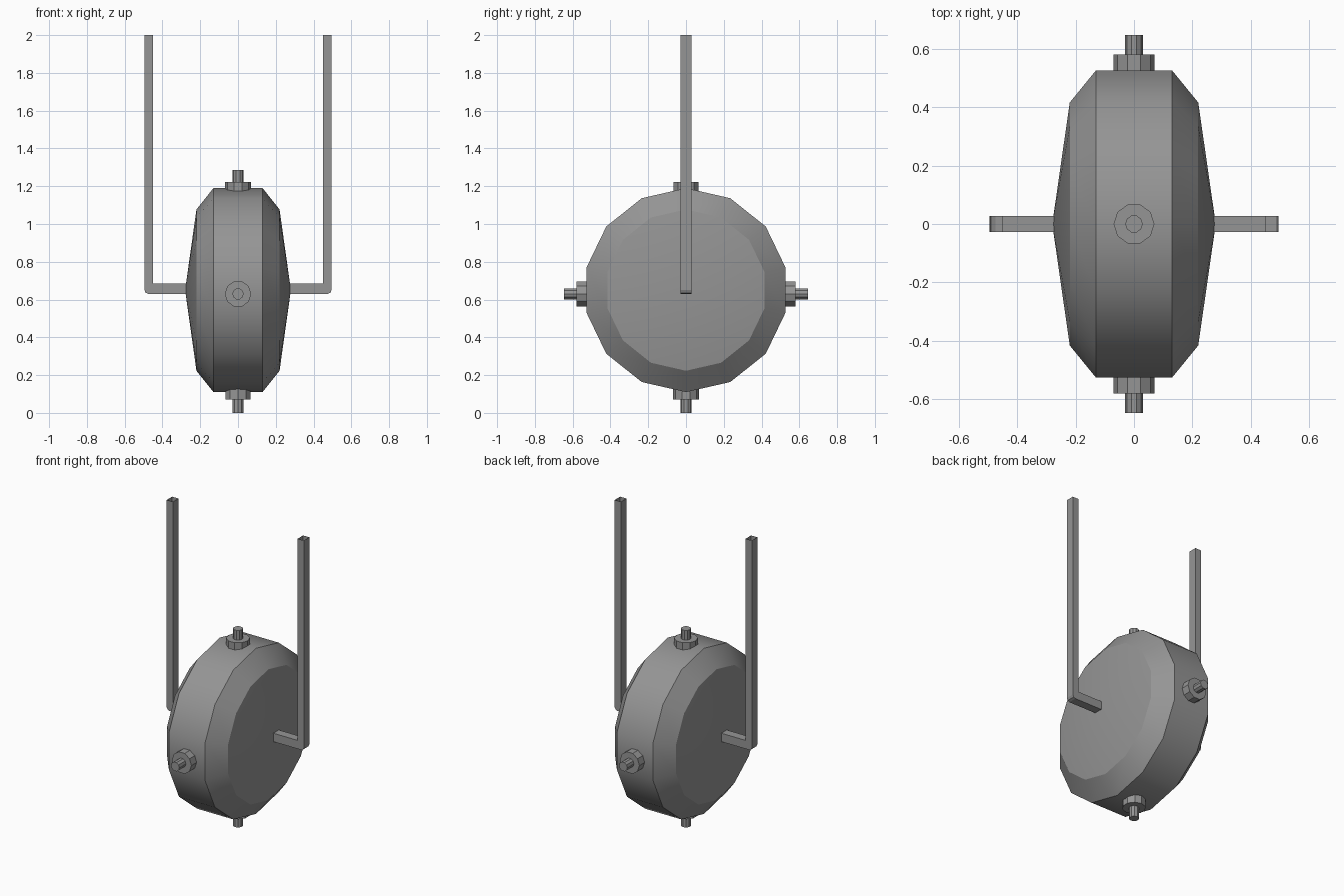
import bpy, bmesh, math
from mathutils import Matrix, Vector

cube = bpy.data.objects.get("Cube")
if cube:
    bpy.data.objects.remove(cube, do_unlink=True)

grey = bpy.data.materials.new("plain_grey")
grey.use_nodes = True
color = (0.3, 0.3, 0.3, 1)
grey.diffuse_color = color
grey.node_tree.nodes["Principled BSDF"].inputs["Base Color"].default_value = color

CENTRE = Vector((0, 0, 0.65))


def finish(name, bm, smooth_angle=None):
    bmesh.ops.recalc_face_normals(bm, faces=bm.faces)
    mesh = bpy.data.meshes.new(name)
    bm.to_mesh(mesh)
    bm.free()
    mesh.materials.append(grey)
    obj = bpy.data.objects.new(name, mesh)
    bpy.context.collection.objects.link(obj)
    if smooth_angle:
        bpy.ops.object.select_all(action='DESELECT')
        obj.select_set(True)
        bpy.context.view_layer.objects.active = obj
        bpy.ops.object.shade_smooth_by_angle(angle=math.radians(smooth_angle))
    return obj


def lathe(name, profile, sides, origin, axis, smooth_angle=None):
    """Revolve (radius, height) pairs around an axis; zero radius makes a tip."""
    bm = bmesh.new()
    turn = Vector((0, 0, 1)).rotation_difference(Vector(axis)).to_matrix()
    rings = []
    for radius, height in profile:
        ring = []
        for i in range(sides if radius else 1):
            a = 2 * math.pi * i / sides
            p = Vector((radius * math.cos(a), radius * math.sin(a), height))
            ring.append(bm.verts.new(origin + turn @ p))
        rings.append(ring)
    for low, high in zip(rings, rings[1:]):
        for i in range(sides):
            corners = [low[i % len(low)], low[(i + 1) % len(low)],
                       high[(i + 1) % len(high)], high[i % len(high)]]
            bm.faces.new(list(dict.fromkeys(corners)))
    return finish(name, bm, smooth_angle)


# Faceted drum with shallow cone sides
half = [(0.54, 0.13), (0.427, 0.22), (0, 0.28)]
drum = [(r, -h) for r, h in reversed(half)] + half
lathe("drum", drum, 14, CENTRE, (1, 0, 0), 28)

# Four stepped studs around the rim: direction, rim, collar end, pin end
studs = [("top", (0, 0, 1), 0.50, 0.572, 0.635),
         ("bottom", (0, 0, -1), 0.50, 0.578, 0.65),
         ("front", (0, -1, 0), 0.50, 0.58, 0.647),
         ("back", (0, 1, 0), 0.50, 0.58, 0.647)]
for side, axis, rim, collar, pin in studs:
    origin = CENTRE.copy()
    if axis[1]:
        origin.z = 0.63
    lathe(side + "_collar", [(0, rim), (0.07, rim), (0.07, collar), (0, collar)],
          10, origin, axis)
    lathe(side + "_pin", [(0, rim), (0.03, rim), (0.03, pin), (0, pin)],
          10, origin, axis)

# Bent hanger arms, open at the upper end
outline = [(0.45, 2), (0.45, 0.685), (0.25, 0.685), (0.25, 0.63),
           (0.475, 0.63), (0.489, 0.636), (0.495, 0.65), (0.495, 2)]
for side, sign in (("left", 1), ("right", -1)):
    bm = bmesh.new()
    front, back = ([bm.verts.new((sign * x, y, z)) for x, z in outline]
                   for y in (-0.028, 0.028))
    bm.faces.new(front)
    bm.faces.new(back)
    for i in range(len(outline) - 1):
        bm.faces.new((front[i], front[i + 1], back[i + 1], back[i]))
    finish(side + "_hanger_arm", bm)
